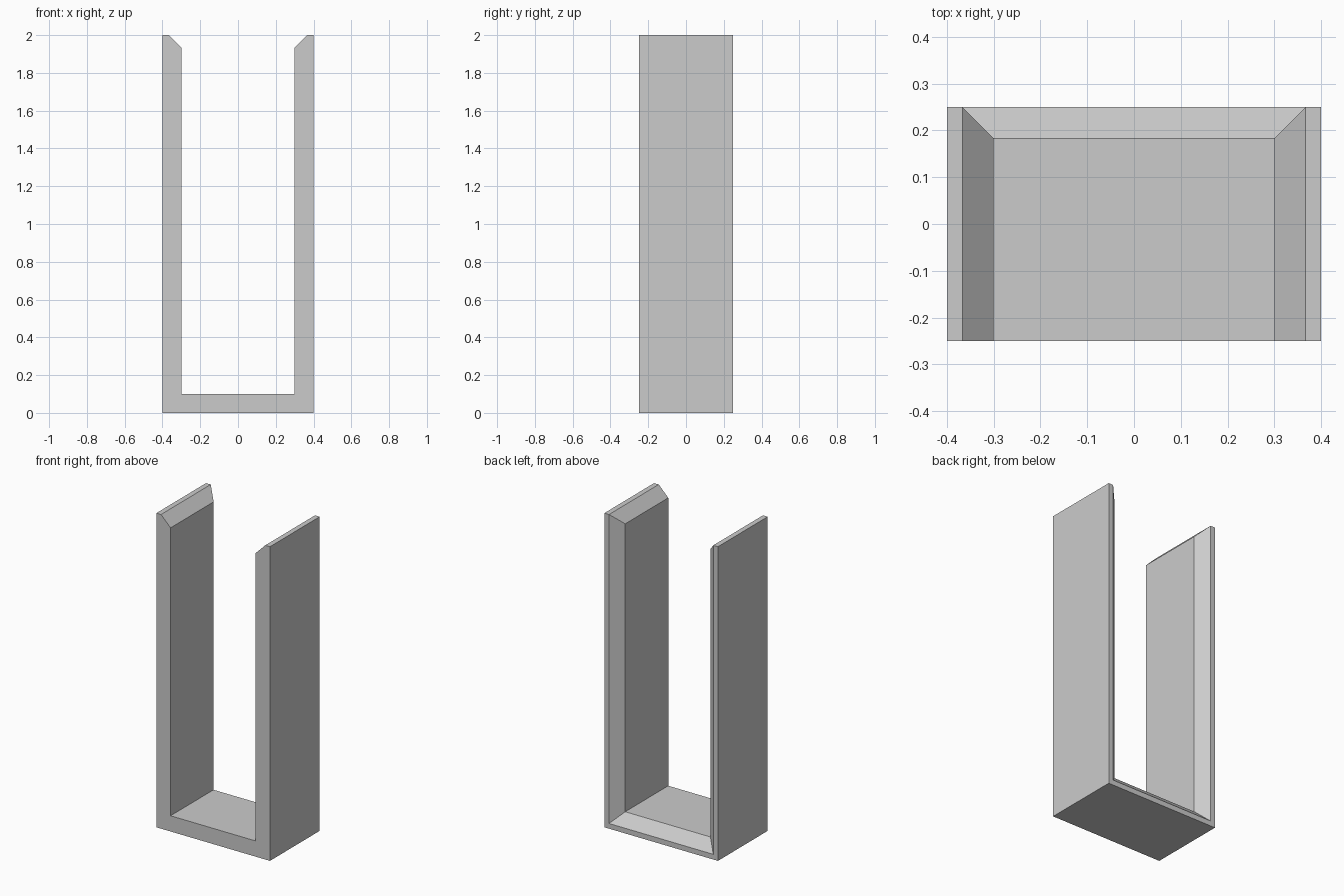
import bpy, bmesh

cube = bpy.data.objects.get("Cube")
if cube:
    bpy.data.objects.remove(cube, do_unlink=True)

HALF_W, HALF_D, HEIGHT, WALL, CHAMFER = 0.4, 0.25, 2.0, 0.1, 0.067
INNER = HALF_W - WALL

# Plain grey material
grey = bpy.data.materials.new("plain grey")
grey.use_nodes = True
color = (0.6, 0.6, 0.6, 1)
grey.diffuse_color = color
grey.node_tree.nodes["Principled BSDF"].inputs["Base Color"].default_value = color

# U-shaped profile extruded front to back
half = [(HALF_W, 0), (HALF_W, HEIGHT), (INNER, HEIGHT), (INNER, WALL)]
profile = half + [(-x, z) for x, z in reversed(half)]
bm = bmesh.new()
face = bm.faces.new([bm.verts.new((x, -HALF_D, z)) for x, z in profile])
ext = bmesh.ops.extrude_face_region(bm, geom=[face])
moved = [g for g in ext["geom"] if isinstance(g, bmesh.types.BMVert)]
bmesh.ops.translate(bm, verts=moved, vec=(0, 2 * HALF_D, 0))
bmesh.ops.recalc_face_normals(bm, faces=bm.faces)


# Chamfer the inner rim along the back, and the inner top edges
def is_rim(edge):
    a, b = (v.co for v in edge.verts)
    inside = all(abs(c.x) < INNER + 0.01 and c.z > WALL - 0.01 for c in (a, b))
    at_back = min(a.y, b.y) > HALF_D - 0.01
    at_top = min(a.z, b.z) > HEIGHT - 0.01
    return inside and (at_back or at_top)


bmesh.ops.bevel(bm, geom=[e for e in bm.edges if is_rim(e)], offset=CHAMFER,
                offset_type='OFFSET', segments=1, profile=0.5, affect='EDGES')

mesh = bpy.data.meshes.new("u_channel")
bm.to_mesh(mesh)
bm.free()
mesh.materials.append(grey)
channel = bpy.data.objects.new("u_channel", mesh)
bpy.context.collection.objects.link(channel)
